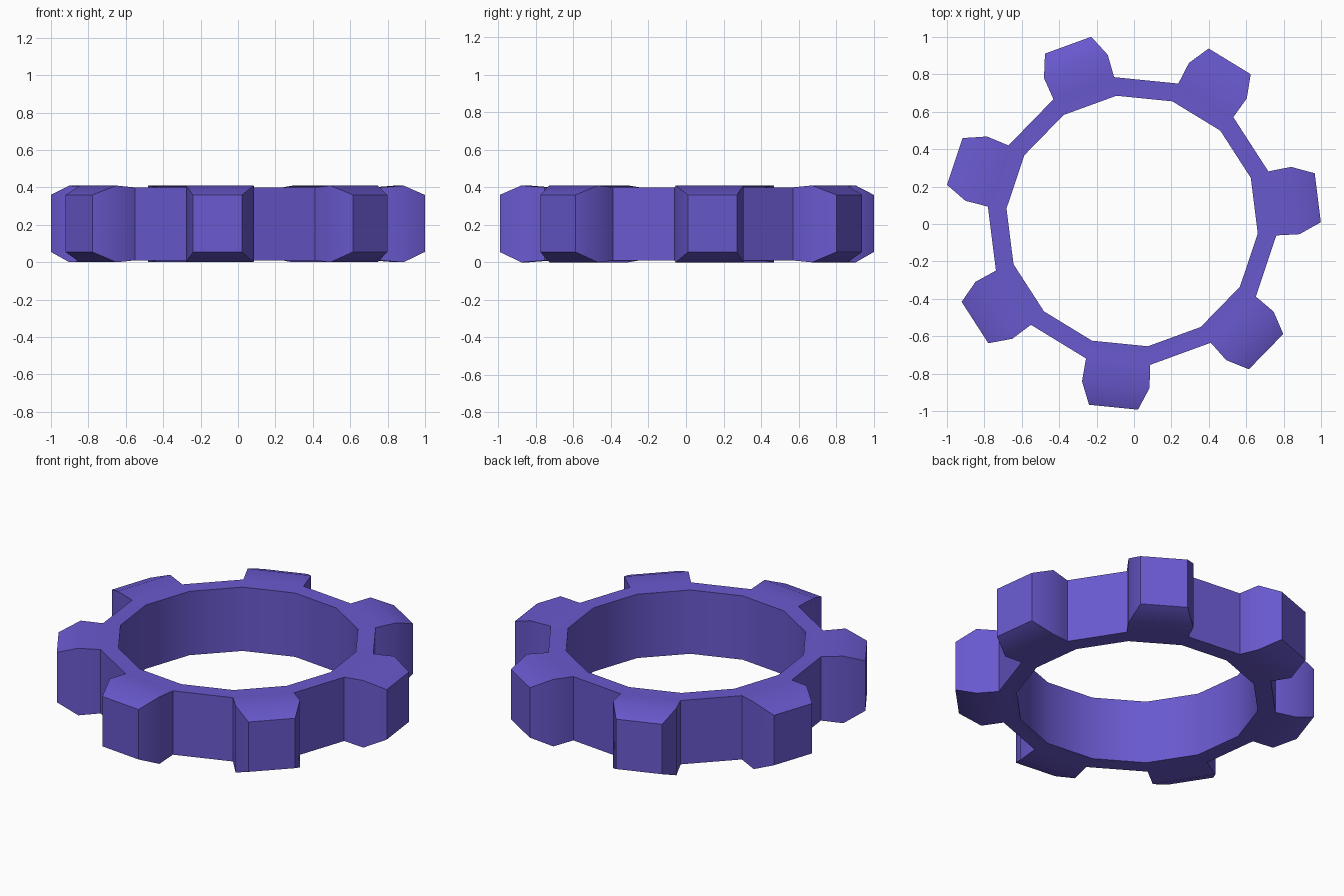
import bpy, bmesh
from math import sin, cos, radians

if "Cube" in bpy.data.objects:
    bpy.data.objects.remove(bpy.data.objects["Cube"])

TEETH = 7
STEP = 360 / TEETH
CX, CY, START = -0.01, 0.016, 7.15

# radial stations: radius, half angle, bottom z, top z
INNER = (0.675, STEP / 4, 0.01, 0.40)
ROOT = (0.775, STEP / 4, 0.01, 0.40)
BULGE = (0.898, 11.65, 0.0, 0.41)
TIP = (1.009, 7.5, 0.055, 0.36)

bm = bmesh.new()


def corners(station, angle):
    """Four verts: low/high on the clockwise side, low/high on the other."""
    r, half, lo, hi = station
    return [bm.verts.new((CX + r * cos(radians(a)), CY + r * sin(radians(a)), z))
            for a in (angle - half, angle + half) for z in (lo, hi)]


rows = [[corners(s, START + i * STEP) for s in (INNER, ROOT, BULGE, TIP)]
        for i in range(TEETH)]

for i, row in enumerate(rows):
    inner, root, bulge, tip = row
    nxt = rows[(i + 1) % TEETH]
    # ring section under the tooth, and its bore wall
    bm.faces.new((inner[0], inner[1], inner[3], inner[2]))
    for a, b in zip(row, row[1:]):
        bm.faces.new((a[1], b[1], b[3], a[3]))
        bm.faces.new((a[0], a[2], b[2], b[0]))
    # tooth flanks and tip
    for a, b in ((root, bulge), (bulge, tip)):
        bm.faces.new((a[0], b[0], b[1], a[1]))
        bm.faces.new((a[2], a[3], b[3], b[2]))
    bm.faces.new((tip[0], tip[2], tip[3], tip[1]))
    # plain ring section up to the next tooth
    ni, nr = nxt[0], nxt[1]
    bm.faces.new((inner[2], inner[3], ni[1], ni[0]))
    bm.faces.new((root[2], nr[0], nr[1], root[3]))
    bm.faces.new((inner[3], root[3], nr[1], ni[1]))
    bm.faces.new((inner[2], ni[0], nr[0], root[2]))

bmesh.ops.recalc_face_normals(bm, faces=bm.faces)
mesh = bpy.data.meshes.new("gear_ring")
bm.to_mesh(mesh)
bm.free()

gear = bpy.data.objects.new("gear_ring", mesh)
bpy.context.collection.objects.link(gear)
mat = bpy.data.materials.new("violet")
mat.diffuse_color = (0.14, 0.10, 0.62, 1)
mat.use_nodes = True
mat.node_tree.nodes["Principled BSDF"].inputs["Base Color"].default_value = mat.diffuse_color
mesh.materials.append(mat)

bpy.context.view_layer.objects.active = gear
gear.select_set(True)
bpy.ops.object.shade_smooth_by_angle(angle=radians(30))
